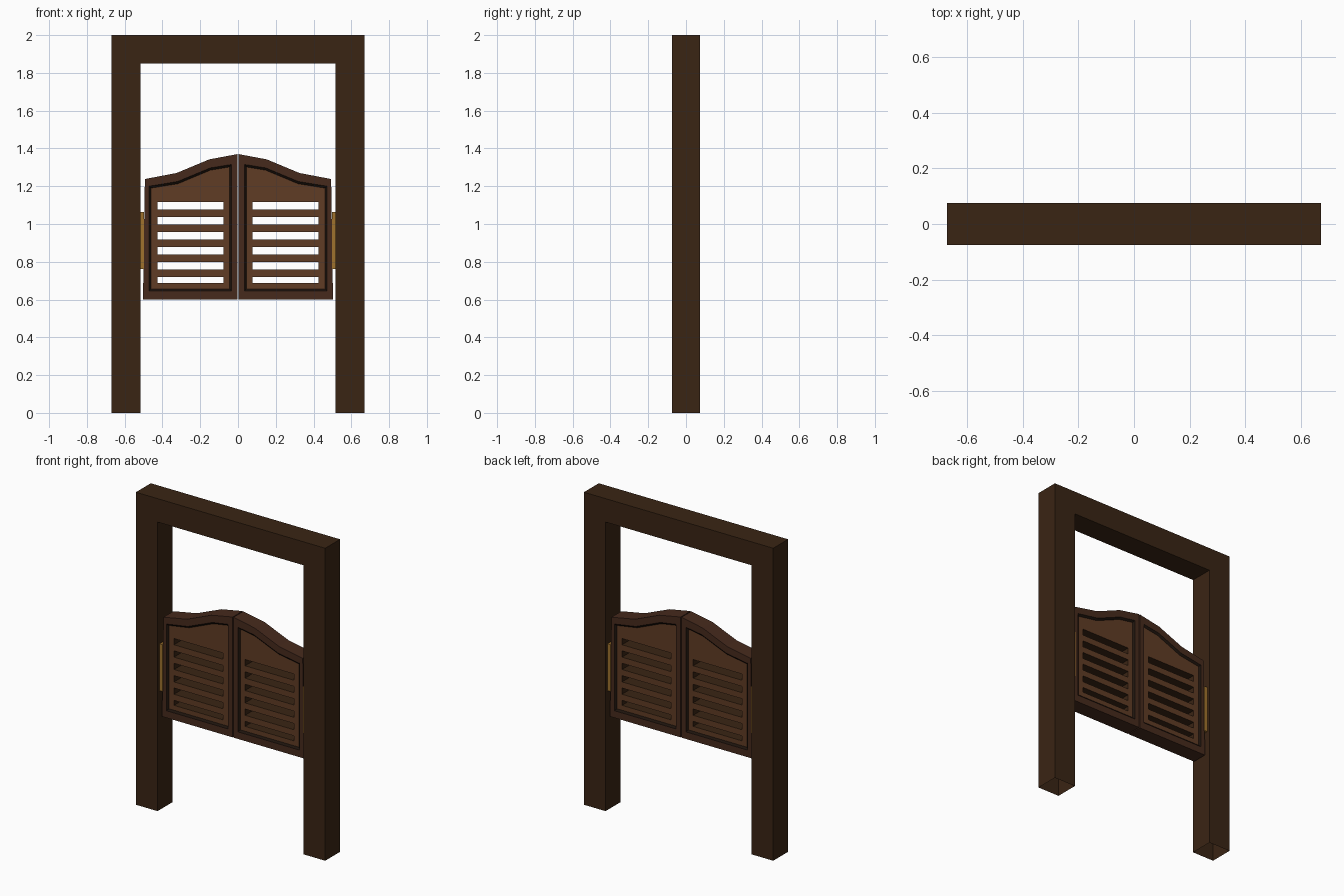
import bpy, bmesh

if "Cube" in bpy.data.objects:
    bpy.data.objects.remove(bpy.data.objects["Cube"])

def material(name, rgb):
    m = bpy.data.materials.new(name)
    m.diffuse_color = (*rgb, 1)
    m.use_nodes = True
    m.node_tree.nodes["Principled BSDF"].inputs["Base Color"].default_value = m.diffuse_color
    return m

DARK = material("dark_wood", (.042, .018, .007))
BORDER = material("border_wood", (.061, .023, .012))
PANEL = material("panel_wood", (.117, .045, .018))
GROOVE = material("groove", (.013, .007, .004))
BRASS = material("brass", (.35, .17, .026))

def finish(bm, name, mats):
    bmesh.ops.recalc_face_normals(bm, faces=bm.faces)
    me = bpy.data.meshes.new(name)
    bm.to_mesh(me)
    bm.free()
    for m in mats:
        me.materials.append(m)
    ob = bpy.data.objects.new(name, me)
    bpy.context.collection.objects.link(ob)
    return ob

# Door frame: U profile extruded in y, post undersides left open
def door_frame():
    pts = [(-.67, 0), (-.67, 2), (.67, 2), (.67, 0), (.517, 0), (.517, 1.85), (-.517, 1.85), (-.517, 0)]
    bm = bmesh.new()
    f = [bm.verts.new((x, -.075, z)) for x, z in pts]
    b = [bm.verts.new((x, .075, z)) for x, z in pts]
    bm.faces.new(f)
    bm.faces.new(b)
    for i in range(8):
        j = (i + 1) % 8
        if pts[i][1] or pts[j][1]:
            bm.faces.new((f[i], f[j], b[j], b[i]))
    finish(bm, "door_frame", [DARK])

# Right-hand leaf profiles (x, z): outside, inner edge of border, panel edge
OUTER = [(.003, .6), (.503, .6), (.493, 1.238), (.325, 1.27), (.152, 1.342), (.003, 1.37)]
INNER = [(.035, .645), (.472, .645), (.472, 1.2), (.32, 1.225), (.147, 1.297), (.035, 1.315)]
INSET = [(.044, .657), (.461, .657), (.461, 1.19), (.318, 1.213), (.146, 1.285), (.044, 1.302)]
SLOTS = [(.688 if i == 0 else .7175 + .0792 * (i - 1) + .0415,
          .72 + .0792 * i) for i in range(6)]
SLOT_X = (.078, .425)

def louvred_panel(y):
    # Flat panel with slot holes, filled by a 2D curve
    cu = bpy.data.curves.new("panel_curve", 'CURVE')
    cu.dimensions, cu.fill_mode, cu.extrude = '2D', 'BOTH', y
    x0, x1 = SLOT_X
    holes = [[(x0, a), (x1, a), (x1, b), (x0, b)] for a, b in SLOTS]
    for loop in [INSET] + holes:
        sp = cu.splines.new('POLY')
        sp.points.add(len(loop) - 1)
        for p, (x, z) in zip(sp.points, loop):
            p.co = (x, z, 0, 1)
        sp.use_cyclic_u = True
    ob = bpy.data.objects.new("panel_curve", cu)
    bpy.context.collection.objects.link(ob)
    bpy.context.view_layer.update()
    me = bpy.data.meshes.new_from_object(ob.evaluated_get(bpy.context.evaluated_depsgraph_get()))
    bm = bmesh.new()
    bm.from_mesh(me)
    bpy.data.objects.remove(ob)
    bpy.data.meshes.remove(me)
    for v in bm.verts:
        v.co = (v.co.x, v.co.z, v.co.y)
    bmesh.ops.remove_doubles(bm, verts=bm.verts, dist=1e-4)
    bm.normal_update()
    # Drop hidden outer walls, paint slot walls dark
    hidden = []
    for f in bm.faces:
        f.smooth = False
        f.material_index = 0
        if abs(f.normal.y) < .5:
            c = f.calc_center_median()
            if x0 - .01 < c.x < x1 + .01 and .68 < c.z < 1.13:
                f.material_index = 3
            else:
                hidden.append(f)
    bmesh.ops.delete(bm, geom=hidden, context='FACES')
    return bm

def door_leaf(name, side):
    bm = louvred_panel(.04)
    # Border and sloped groove, walked from front panel edge round to the back
    rings = [(INSET, -.04), (INNER, -.05), (OUTER, -.05), (OUTER, .05), (INNER, .05), (INSET, .04)]
    loops = [[bm.verts.new((x, y, z)) for x, z in pts] for pts, y in rings]
    for k, (a, b) in enumerate(zip(loops, loops[1:])):
        for i in range(6):
            j = (i + 1) % 6
            f = bm.faces.new((a[i], a[j], b[j], b[i]))
            f.material_index = 2 if k in (0, 4) else 1
    bmesh.ops.remove_doubles(bm, verts=bm.verts, dist=1e-4)
    for v in bm.verts:
        v.co.x *= side
    finish(bm, name, [PANEL, BORDER, GROOVE, DARK])

def hinge(name, side):
    bm = bmesh.new()
    bmesh.ops.create_cube(bm, size=1)
    for v in bm.verts:
        v.co = (side * .508 + v.co.x * .022, v.co.y * .11, .913 + v.co.z * .3)
    finish(bm, name, [BRASS])

door_frame()
for label, side in (("left", -1), ("right", 1)):
    door_leaf(label + "_door", side)
    hinge(label + "_hinge", side)
